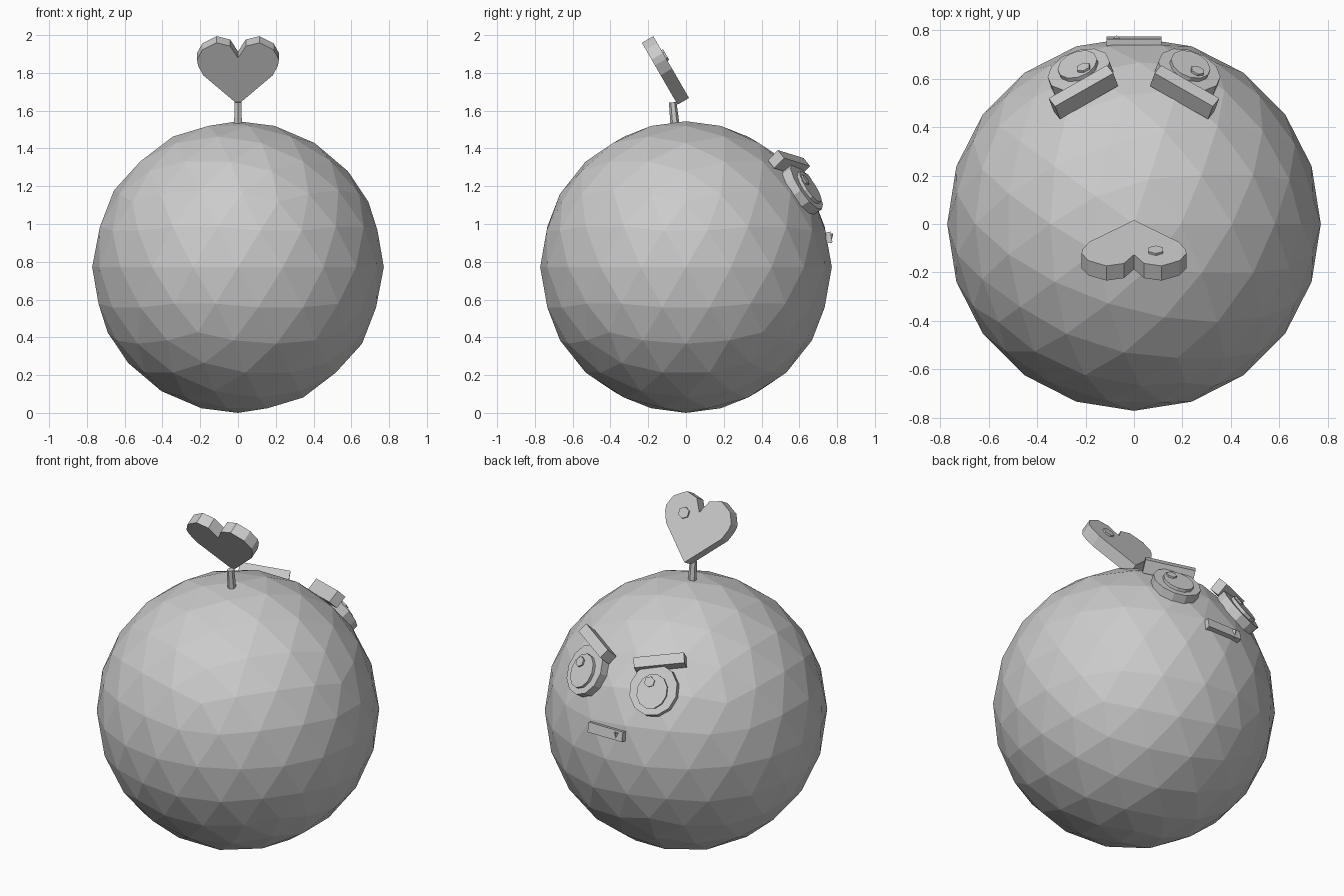
import bpy, bmesh, math
from mathutils import Matrix, Vector

cube = bpy.data.objects.get("Cube")
if cube:
    bpy.data.objects.remove(cube, do_unlink=True)

grey = bpy.data.materials.new("light_grey")
grey.use_nodes = True
grey.diffuse_color = (0.6, 0.6, 0.6, 1)
grey.node_tree.nodes["Principled BSDF"].inputs["Base Color"].default_value = (0.6, 0.6, 0.6, 1)

R = 0.772
CENTRE = Vector((0, 0, R))


def frame(origin, side, normal):
    """Matrix with local x along side, local z along normal, local y upward."""
    n = Vector(normal).normalized()
    s = Vector(side)
    s = (s - n * s.dot(n)).normalized()
    u = n.cross(s)
    m = Matrix((s, u, n)).transposed().to_4x4()
    m.translation = origin
    return m


def finish(name, bm, matrix=Matrix()):
    bmesh.ops.transform(bm, matrix=matrix, verts=bm.verts)
    bmesh.ops.recalc_face_normals(bm, faces=bm.faces)
    mesh = bpy.data.meshes.new(name)
    bm.to_mesh(mesh)
    bm.free()
    mesh.materials.append(grey)
    obj = bpy.data.objects.new(name, mesh)
    bpy.context.collection.objects.link(obj)
    return obj


def disc(name, matrix, rx, ry, low, high, sides, offset=(0, 0), top=1.0):
    bm = bmesh.new()
    bmesh.ops.create_cone(bm, cap_ends=True, segments=sides, radius1=1, radius2=top, depth=1)
    place = Matrix.Translation((offset[0], offset[1], (low + high) / 2))
    return finish(name, bm, matrix @ place @ Matrix.Diagonal((rx, ry, high - low, 1)))


def box(name, matrix, size):
    bm = bmesh.new()
    bmesh.ops.create_cube(bm, size=1)
    return finish(name, bm, matrix @ Matrix.Diagonal((*size, 1)))


# Faceted round body
bm = bmesh.new()
bmesh.ops.create_icosphere(bm, subdivisions=3, radius=R)
finish("body", bm, Matrix.Translation(CENTRE))

# Eyes and slanted brows
for sx, label in ((1, "left"), (-1, "right")):
    n = Vector((sx * 0.22, 0.614, 0.41))
    eye = frame(CENTRE + n.normalized() * R, (-1, 0, 0), n)
    disc(label + "_eye", eye, 0.134, 0.145, -0.04, 0.03, 12)
    disc(label + "_pupil", eye, 0.085, 0.098, 0, 0.048, 12, (0, -0.012))
    disc(label + "_eye_glint", eye, 0.03, 0.03, 0.02, 0.058, 6, (-0.028, 0.033))

    brow = frame((sx * 0.209, 0.545, 1.322), (-sx * 0.854, 0.498, -0.142), (sx * 0.26, 0.67, 0.69))
    box(label + "_brow", brow, (0.28, 0.06, 0.078))

# Mouth bar with one small fang
mouth = frame((0, 0.752, 0.928), (-1, 0, 0), (0, 0.98, 0.2))
box("mouth", mouth, (0.228, 0.057, 0.036))
bm = bmesh.new()
bmesh.ops.create_cone(bm, cap_ends=True, segments=4, radius1=0.022, radius2=0, depth=0.05)
finish("fang", bm, mouth @ Matrix.Translation((0.072, -0.008, 0.01)) @ Matrix.Rotation(math.pi / 2, 4, "X"))

# Stem on top
stem = frame((0, -0.056, 1.5), (1, 0, 0), (0, -0.1, 1))
disc("stem", stem, 0.025, 0.025, 0, 0.145, 6, top=0.8)

# Heart plate leaning over the stem
half = [(0.185, 0.18), (0.212, 0.24), (0.217, 0.275), (0.188, 0.335), (0.114, 0.378), (0.042, 0.358)]
outline = [(0, 0)] + half + [(0, 0.285)] + [(-x, v) for x, v in reversed(half)]
heart = frame((0, 0.016, 1.667), (-1, 0, 0), (0, math.cos(math.radians(30)), 0.5))
bm = bmesh.new()
face = bm.faces.new([bm.verts.new((x, v, 0)) for x, v in outline])
ext = bmesh.ops.extrude_face_region(bm, geom=[face])
bmesh.ops.translate(bm, vec=(0, 0, -0.07), verts=[g for g in ext["geom"] if isinstance(g, bmesh.types.BMVert)])
finish("heart", bm, heart)
disc("heart_glint", heart, 0.035, 0.033, -0.01, 0.01, 6, (-0.09, 0.26))
